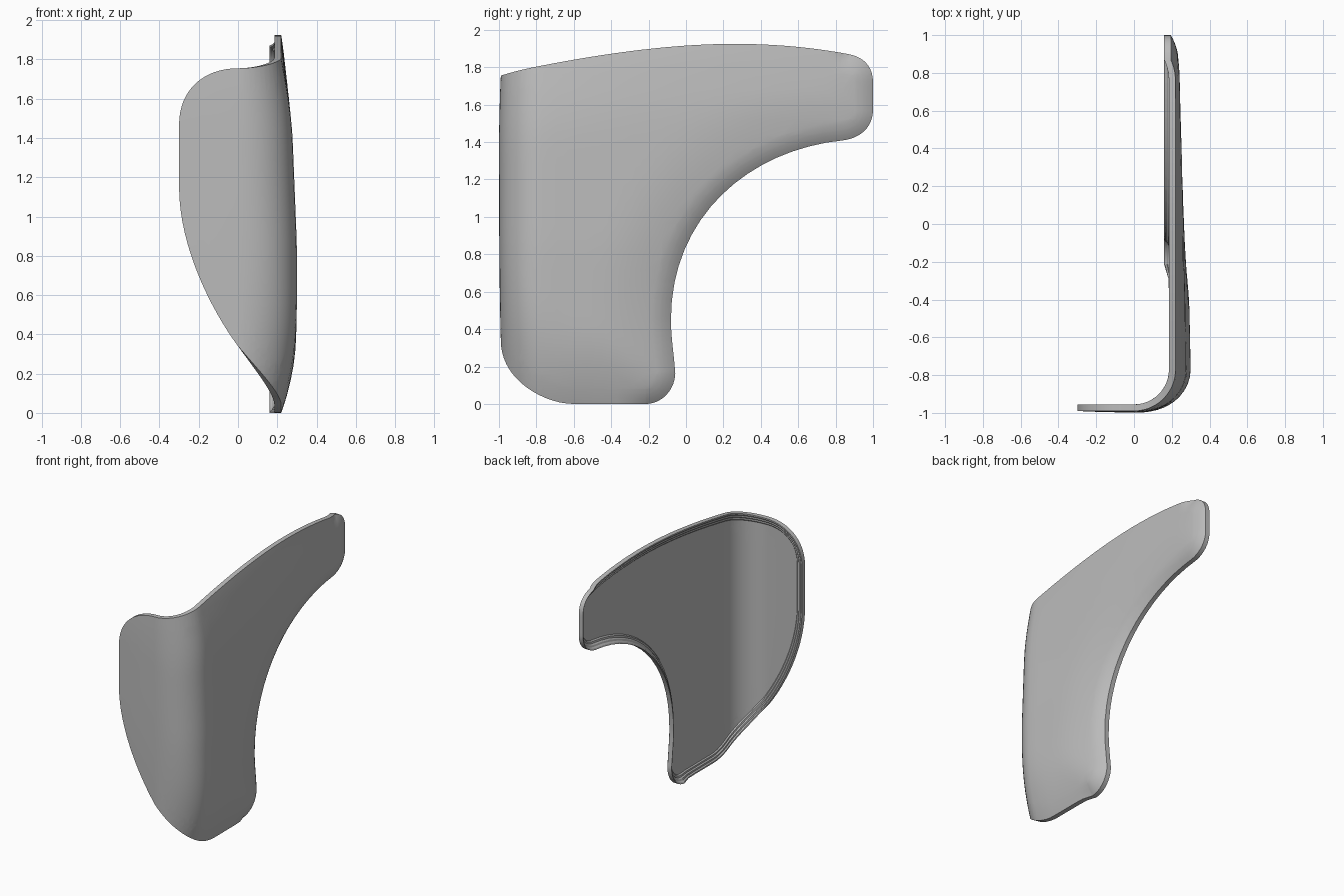
import bpy, bmesh, math
from mathutils import Vector
from mathutils.geometry import interpolate_bezier, intersect_point_line

cube = bpy.data.objects.get("Cube")
if cube:
    bpy.data.objects.remove(cube)

RADIUS, CORNER_Y, WALL = 0.22, -0.77, 0.035
ARC = RADIUS * math.pi / 2


def clamp(t):
    return max(0.0, min(1.0, t))


def smooth(t):
    t = clamp(t)
    return t * t * (3 - 2 * t)


# Outline of the unfolded panel: (handle, handle, end) for curves, (end,) for lines
start = (-.3, 1.47)
lower_front = [((-.3, 1.15),),
               ((-.3, .85), (-.14, .53), (0, .34)),
               ((.13, .19), (.3, 0), (.52, 0)),
               ((.9, 0),)]
rolled_rear = [((1.0, 0), (1.075, .1), (1.055, .2)),
               ((1.05, .27), (1.035, .36), (1.035, .45)),
               ((1.035, 1.0), (1.45, 1.36), (1.96, 1.41)),
               ((2.06, 1.425), (2.115, 1.49), (2.115, 1.57)),
               ((2.115, 1.72),),
               ((2.115, 1.81), (2.06, 1.855), (1.985, 1.87))]
top_edge = [((1.8, 1.905), (1.6, 1.925), (1.37, 1.925)),
            ((1.0, 1.925), (.6, 1.86), (.3, 1.8)),
            ((.2, 1.78), (.1, 1.755), (0, 1.755)),
            ((-.18, 1.755), (-.3, 1.64), start)]


def trace(begin, pieces):
    pts = [Vector(begin)]
    for piece in pieces:
        if len(piece) == 1:
            pts.append(Vector(piece[0]))
        else:
            a, b, c = map(Vector, piece)
            pts += interpolate_bezier(pts[-1], a, b, c, 17)[1:]
    return [p.to_2d() for p in pts]


front_pts = trace(start, lower_front)
rear_pts = trace(front_pts[-1], rolled_rear)
top_pts = trace(rear_pts[-1], top_edge)
outline = front_pts[:-1] + rear_pts[:-1] + top_pts[:-1]


def distance(p, pts):
    best = 9.0
    for a, b in zip(pts, pts[1:]):
        t = clamp(intersect_point_line(p, a, b)[1])
        best = min(best, (a.lerp(b, t) - p).length)
    return best


def inset(pts, width):
    result = []
    for i, p in enumerate(pts):
        a = (p - pts[i - 1]).normalized()
        b = (pts[(i + 1) % len(pts)] - p).normalized()
        t = (a + b).normalized()
        result.append(p + Vector((-t.y, t.x)) * width)
    return result


# Flat panel: border rings and a filled middle, sliced into a grid
flat = bmesh.new()
rings = [[flat.verts.new((p.x, p.y, 0)) for p in inset(outline, w)]
         for w in (0, .01, .018, .03, .038, .05, .058, .08, .1)]
count = len(outline)
for outer, inner in zip(rings, rings[1:]):
    for i in range(count):
        j = (i + 1) % count
        flat.faces.new((outer[i], outer[j], inner[j], inner[i]))
flat.faces.new(rings[-1])
columns = [ARC * i / 12 for i in range(13)] + [ARC + .08 * i for i in range(1, 22)]
cuts = [((s, 0, 0), (1, 0, 0)) for s in columns]
cuts += [((0, .08 * i, 0), (0, 1, 0)) for i in range(1, 24)]
for co, no in cuts:
    bmesh.ops.bisect_plane(flat, geom=flat.verts[:] + flat.edges[:] + flat.faces[:],
                           dist=1e-5, plane_co=co, plane_no=no)
flat.verts.index_update()


def fold(s, z, offset):
    """Wrap the flat panel round the front corner, offset along its normal."""
    if s < 0:
        return s, CORNER_Y - RADIUS - offset, z
    if s < ARC:
        a = s / RADIUS
        r = RADIUS + offset
        return r * math.sin(a), CORNER_Y - r * math.cos(a), z
    return RADIUS + offset, CORNER_Y + s - ARC, z


# Shell: bulged outside, stepped recess inside, and a rim
shell = bmesh.new()
outside, inside = [], []
closed = outline + outline[:1]
for v in flat.verts:
    p = v.co.to_2d()
    s, z = p
    edge = distance(p, closed)
    roll = -.025 * (1 - clamp(distance(p, rear_pts) / .11)) ** 2
    swell = 1 - (1 - clamp(edge / .42)) ** 2
    height = 1 - .45 * clamp((z - .85) / .9)
    length = .08 - .035 * clamp((s - ARC) / 1.7)
    amount = .01 + (length * height - .01) * smooth(s / ARC)
    steps = sum(.008 * clamp((edge - w) / .008) for w in (.01, .03, .05))
    outside.append(shell.verts.new(fold(s, z, roll + amount * swell)))
    inside.append(shell.verts.new(fold(s, z, roll - WALL + steps)))
for f in flat.faces:
    ids = [v.index for v in f.verts]
    shell.faces.new([outside[i] for i in ids])
    shell.faces.new([inside[i] for i in reversed(ids)])
for e in flat.edges:
    if e.is_boundary:
        a, b = (v.index for v in e.verts)
        shell.faces.new((outside[a], outside[b], inside[b], inside[a]))
bmesh.ops.recalc_face_normals(shell, faces=shell.faces)

mesh = bpy.data.meshes.new("curved_panel")
shell.to_mesh(mesh)
shell.free()
flat.free()
panel = bpy.data.objects.new("curved_panel", mesh)
bpy.context.collection.objects.link(panel)

# Plain grey finish
grey = bpy.data.materials.new("plain_grey")
grey.use_nodes = True
colour = (.5, .5, .5, 1)
grey.diffuse_color = colour
grey.node_tree.nodes["Principled BSDF"].inputs["Base Color"].default_value = colour
mesh.materials.append(grey)

bpy.ops.object.select_all(action='DESELECT')
panel.select_set(True)
bpy.context.view_layer.objects.active = panel
bpy.ops.object.shade_smooth_by_angle(angle=math.radians(30))
